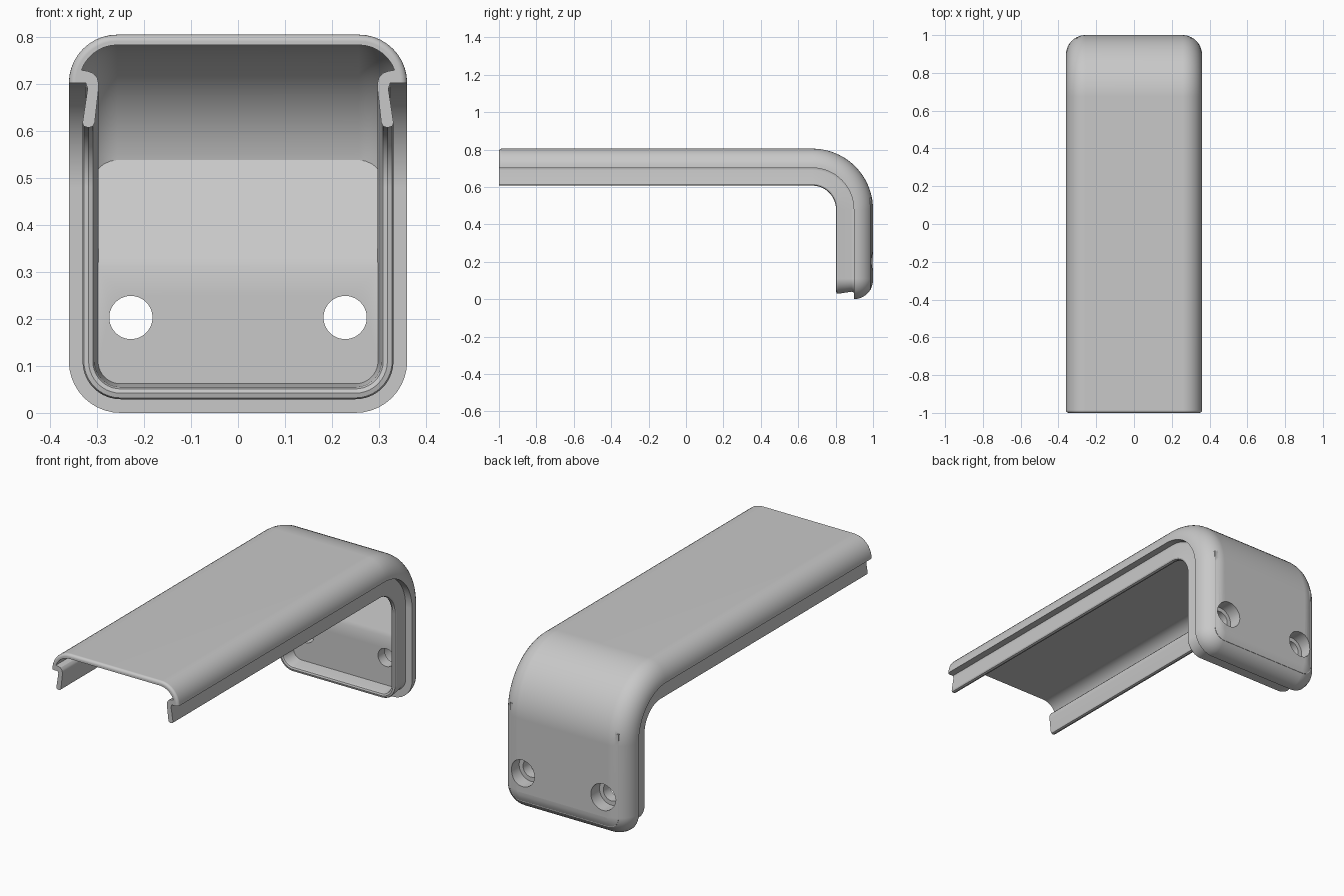
import bpy, bmesh
from math import sin, cos, pi, radians
from mathutils import Matrix

cube = bpy.data.objects.get("Cube")
if cube:
    bpy.data.objects.remove(cube, do_unlink=True)

grey = bpy.data.materials.new("plain_grey")
grey.use_nodes = True
grey.diffuse_color = (0.58, 0.58, 0.58, 1)
grey.node_tree.nodes["Principled BSDF"].inputs["Base Color"].default_value = grey.diffuse_color

HALF, TOP, EDGE = 0.36, 0.805, 0.103     # half width, height, edge fillet
INNER = 0.081                            # inner fillet radius
BEND, RUN, DROP = 0.325, 1.675, 0.48     # bend radius, arm length, upright height
CORNER, ROUND = 0.11, 0.014              # bottom corner radius, front rounding
TOTAL = RUN + BEND * pi / 2 + DROP


def make_object(name, bm):
    bmesh.ops.recalc_face_normals(bm, faces=bm.faces[:])
    mesh = bpy.data.meshes.new(name)
    bm.to_mesh(mesh)
    bm.free()
    mesh.materials.append(grey)
    obj = bpy.data.objects.new(name, mesh)
    bpy.context.collection.objects.link(obj)
    return obj


def combine(target, tool, operation):
    mod = target.modifiers.new("combine", "BOOLEAN")
    mod.operation, mod.solver, mod.object = operation, "EXACT", tool
    bpy.context.view_layer.objects.active = target
    bpy.ops.object.modifier_apply(modifier=mod.name)
    bpy.data.objects.remove(tool, do_unlink=True)


def section(shrink):
    """Wall section as (inset from side, depth below outer skin)."""
    def arc(radius, angles):
        return [(EDGE - radius * sin(radians(a)), EDGE - radius * cos(radians(a))) for a in angles]
    lip = [(0.036, 0.103), (0.040, 0.115), (0.029, 0.188), (0.032, 0.195),
           (0.042, 0.198), (0.051, 0.195), (0.055, 0.188), (0.063, 0.117),
           (0.063, 0.102), (0.060, 0.091), (0.052, 0.082), (0.041, 0.078)]
    return arc(EDGE - shrink, range(0, 91, 9)) + lip + arc(INNER, range(70, -1, -10))


def fold(x, s, depth):
    """Place a point of the unrolled strip on the bent path."""
    if s <= RUN:
        return (x, s - 1, TOP - depth)
    turn = min((s - RUN) / BEND, pi / 2)
    radius = BEND - depth
    below = max(0, s - RUN - BEND * pi / 2)
    return (x, RUN - 1 + radius * sin(turn), DROP + radius * cos(turn) - below)


# Stations along one side: front rounding, bend, bottom corner
stations = [(ROUND * (1 - cos(a)), ROUND * (1 - sin(a)), 0)
            for a in (k * pi / 8 for k in range(5))]
stations += [(RUN + BEND * pi / 2 * k / 20, 0, 0) for k in range(21)]
stations += [(TOTAL - CORNER, 0, k * pi / 20) for k in range(11)]

# Shell with its continuous lip
bm = bmesh.new()
right, left = [], []
for s, shrink, turn in stations:
    points = []
    for inset, depth in section(shrink):
        r = CORNER - inset
        points.append(fold(HALF - CORNER + r * cos(turn), s + r * sin(turn), depth))
    right.append([bm.verts.new(p) for p in points])
    left.append([bm.verts.new((-x, y, z)) for x, y, z in points])
count = len(right[0])
for side in (right, left):
    for a, b in zip(side, side[1:]):
        for j in range(count - 1):
            bm.faces.new((a[j], a[j + 1], b[j + 1], b[j]))
for i in range(len(stations) - 1):       # outer and inner panels
    for j in (0, -1):
        bm.faces.new((right[i][j], right[i + 1][j], left[i + 1][j], left[i][j]))
for j in range(count - 1):               # bottom edge
    bm.faces.new((right[-1][j], right[-1][j + 1], left[-1][j + 1], left[-1][j]))
bm.faces.new(right[0] + left[0][::-1])   # front end
cover = make_object("bent_cover", bm)

# Thick mounting pad with a sloping top
bm = bmesh.new()
outline = [(0.988, 0.052), (0.875, 0.052), (0.875, 0.31), (0.973, 0.54), (0.988, 0.54)]
face = bm.faces.new([bm.verts.new((-0.308, y, z)) for y, z in outline])
extruded = bmesh.ops.extrude_face_region(bm, geom=[face])["geom"]
bmesh.ops.translate(bm, vec=(0.616, 0, 0),
                    verts=[v for v in extruded if isinstance(v, bmesh.types.BMVert)])
corners = [e for e in bm.edges if all(v.co.z < 0.06 for v in e.verts)
           and abs(e.verts[0].co.y - e.verts[1].co.y) > 0.05]
bmesh.ops.bevel(bm, geom=corners, offset=0.058, segments=8, profile=0.5, affect="EDGES")
combine(cover, make_object("mounting_pad", bm), "UNION")

# Screw holes, counterbored from the back
for x in (-0.228, 0.228):
    for radius, start, end in ((0.046, 0.84, 1.1), (0.068, 0.93, 1.15)):
        bm = bmesh.new()
        place = Matrix.Translation((x, (start + end) / 2, 0.203)) @ Matrix.Rotation(pi / 2, 4, "X")
        bmesh.ops.create_cone(bm, cap_ends=True, segments=40, radius1=radius, radius2=radius,
                              depth=end - start, matrix=place)
        combine(cover, make_object("hole_cutter", bm), "DIFFERENCE")

for obj in bpy.context.selected_objects:
    obj.select_set(False)
cover.select_set(True)
bpy.context.view_layer.objects.active = cover
bpy.ops.object.shade_smooth_by_angle(angle=radians(28))
weighted = cover.modifiers.new("even_shading", "WEIGHTED_NORMAL")
weighted.keep_sharp = True
